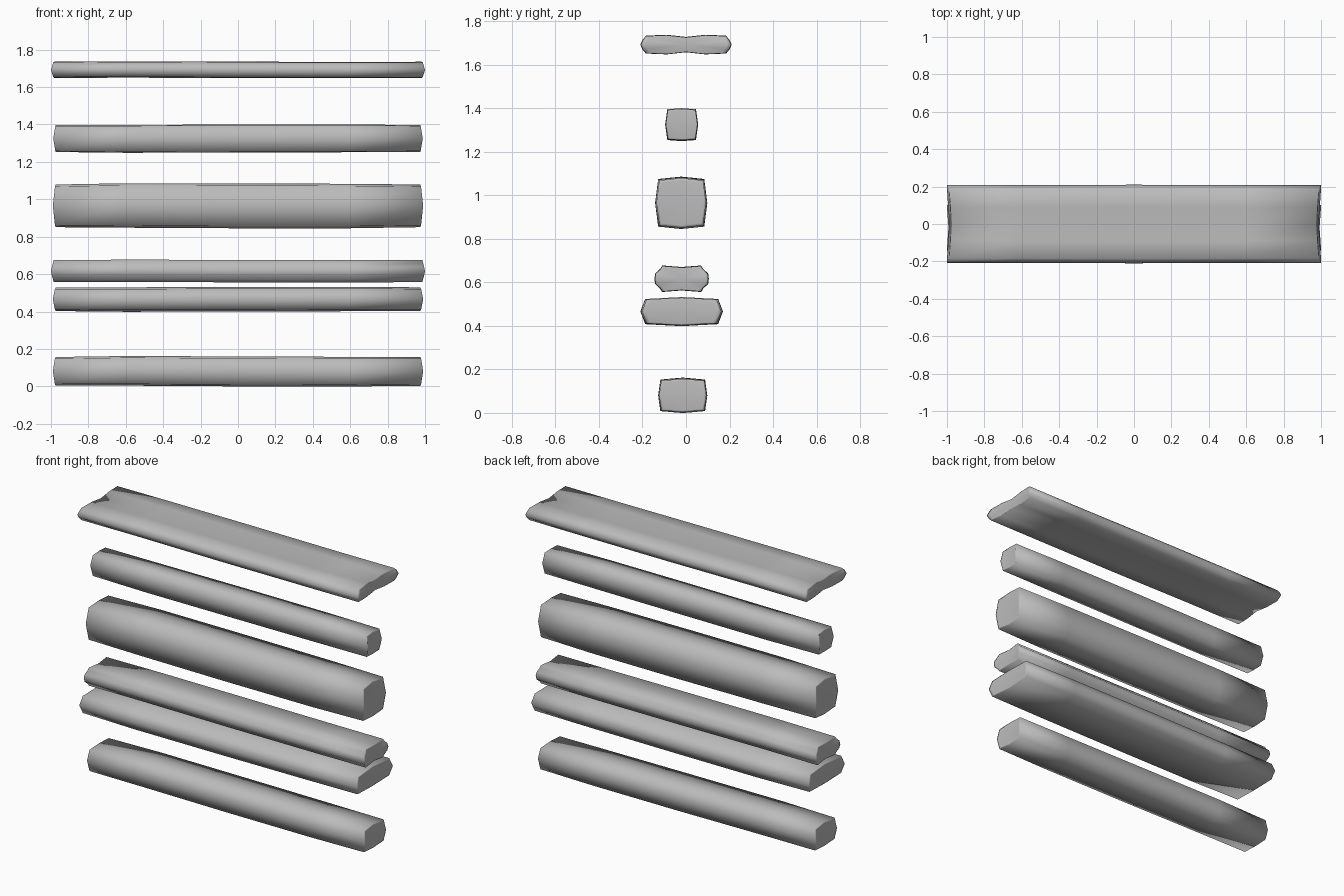
import bpy
import bmesh

cube = bpy.data.objects.get("Cube")
if cube:
    bpy.data.objects.remove(cube)

grey = bpy.data.materials.new("plain_grey")
grey.use_nodes = True
GREY = (0.5, 0.5, 0.5, 1)
grey.diffuse_color = GREY
grey.node_tree.nodes["Principled BSDF"].inputs["Base Color"].default_value = GREY


def full_profile(quarter):
    """Mirror a quarter outline (top middle to side) into a closed loop."""
    half = list(quarter)
    half += [(y, -z) for y, z in reversed(quarter) if z > 0]
    return half + [(-y, z) for y, z in reversed(half) if y > 0]


def beam(name, centre_y, centre_z, quarter, length, hollow, taper, wobble):
    """Loft a profile along x, with slightly worn ends and inset end caps."""
    outline = full_profile(quarter)
    width = max(y for y, z in outline)
    height = max(z for y, z in outline)
    bm = bmesh.new()

    def ring(x, scale, lift=0, end=0, inset=1):
        verts = []
        for y, z in outline:
            # Ends are hollow across the width and bulge at mid height
            cut = hollow * (1 - abs(y) / width) + 0.012 * abs(z) / height
            verts.append(bm.verts.new((x - end * cut, centre_y + y * scale * inset,
                                       centre_z + z * scale * inset + lift)))
        return verts

    rings = [ring(-length, taper, 0, -1, 0.9),
             ring(-length, taper, 0, -1),
             ring(-0.6, 0.99, wobble),
             ring(0, 1),
             ring(0.6, 0.99, -wobble / 2),
             ring(length, taper, 0, 1),
             ring(length, taper, 0, 1, 0.9)]
    count = len(outline)
    for a, b in zip(rings, rings[1:]):
        for i in range(count):
            j = (i + 1) % count
            bm.faces.new((a[i], a[j], b[j], b[i]))
    # End caps fan out from a middle point
    for loop, side in ((rings[0], -1), (rings[-1], 1)):
        middle = bm.verts.new((side * (length - hollow), centre_y, centre_z))
        for i in range(count):
            bm.faces.new((loop[i], loop[(i + 1) % count], middle))
    bmesh.ops.recalc_face_normals(bm, faces=bm.faces)
    for face in bm.faces:
        face.smooth = True
    mesh = bpy.data.meshes.new(name)
    bm.to_mesh(mesh)
    bm.free()
    mesh.materials.append(grey)
    bpy.context.collection.objects.link(bpy.data.objects.new(name, mesh))


# Wide plank with a shallow groove along its middle
beam("top_plank", 0, 1.692,
     [(0, 0.034), (0.09, 0.044), (0.185, 0.04), (0.2, 0.022), (0.21, 0)],
     1.0, 0.013, 0.99, 0.002)
# Slim square beam
beam("slim_beam", -0.02, 1.325,
     [(0, 0.075), (0.066, 0.07), (0.076, 0)], 0.988, 0.002, 0.96, -0.002)
# Thickest beam
beam("thick_beam", -0.022, 0.965,
     [(0, 0.12), (0.106, 0.109), (0.12, 0)], 0.99, 0.004, 0.95, 0.002)
# Narrow plank with rounded, stepped sides
beam("stepped_plank", -0.02, 0.616,
     [(0, 0.053), (0.09, 0.06), (0.1, 0.044), (0.122, 0.024), (0.125, 0)],
     1.0, 0.008, 0.98, 0.002)
# Flat plank with pointed sides
beam("flat_plank", -0.02, 0.466,
     [(0, 0.066), (0.168, 0.057), (0.19, 0)], 0.99, 0.004, 0.96, -0.002)
# Lowest beam
beam("bottom_beam", -0.015, 0.08,
     [(0, 0.08), (0.103, 0.071), (0.113, 0)], 0.99, 0.003, 0.96, 0.003)
